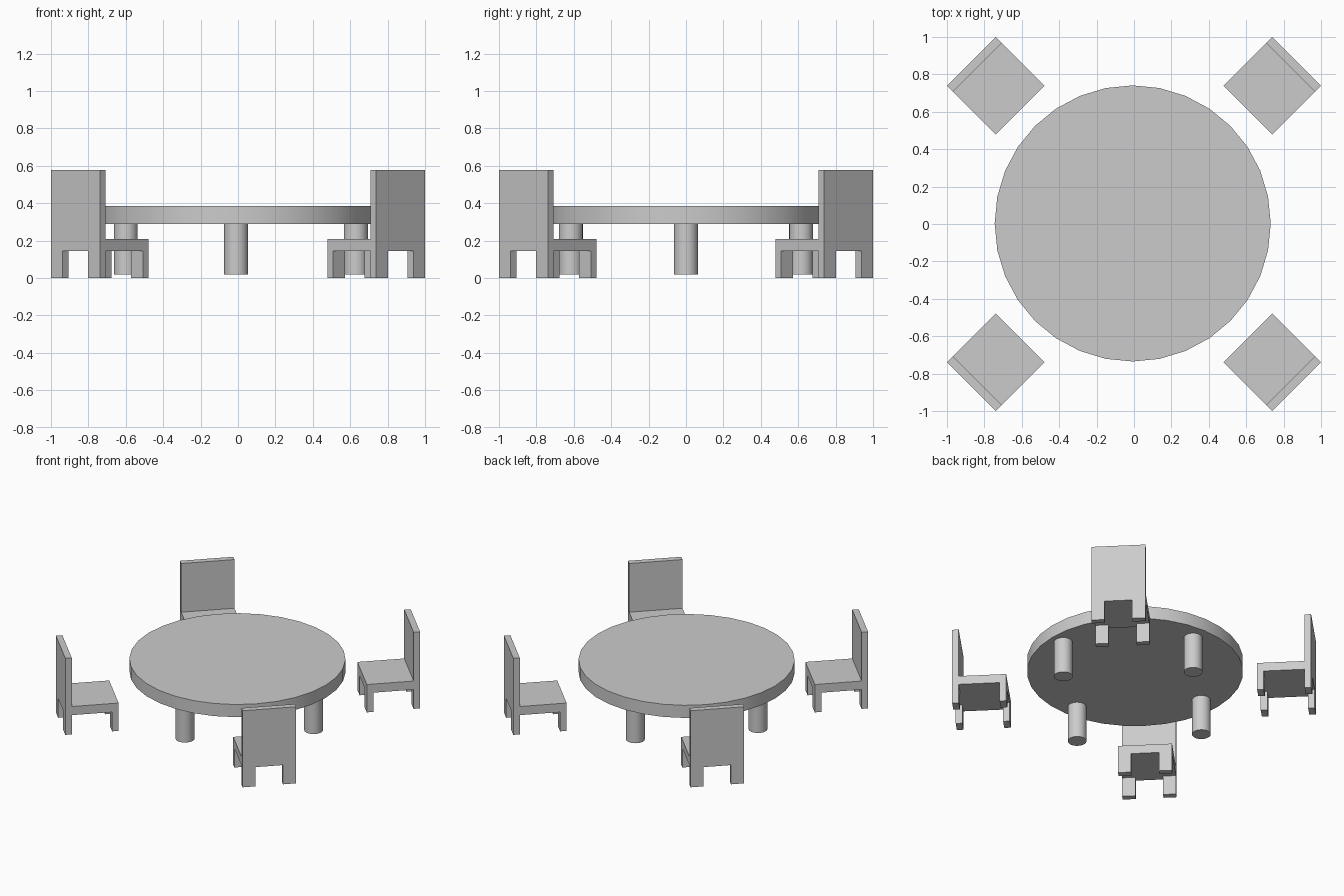
import bpy, bmesh, math
from mathutils import Matrix, Vector

cube = bpy.data.objects.get("Cube")
if cube:
    bpy.data.objects.remove(cube, do_unlink=True)

grey = bpy.data.materials.new("plain grey")
grey.use_nodes = True
colour = (0.6, 0.6, 0.6, 1)
grey.diffuse_color = colour
grey.node_tree.nodes["Principled BSDF"].inputs["Base Color"].default_value = colour


def finish(bm, name):
    bmesh.ops.recalc_face_normals(bm, faces=bm.faces)
    mesh = bpy.data.meshes.new(name)
    bm.to_mesh(mesh)
    bm.free()
    mesh.materials.append(grey)
    obj = bpy.data.objects.new(name, mesh)
    bpy.context.collection.objects.link(obj)
    return obj


def cylinder(name, x, y, radius, bottom, top):
    bpy.ops.mesh.primitive_cylinder_add(vertices=32, radius=radius, depth=top - bottom,
                                        location=(x, y, (bottom + top) / 2))
    obj = bpy.context.object
    obj.name = name
    obj.data.materials.append(grey)
    bpy.ops.object.shade_smooth_by_angle(angle=math.radians(40))


# Round table with four legs
cylinder("table_top", -0.007, 0.003, 0.738, 0.29, 0.385)
for side, x, y in (("left", 0.63, 0), ("right", -0.6, 0),
                   ("front", -0.01, -0.616), ("back", -0.01, 0.616)):
    cylinder("table_leg_" + side, x, y, 0.064, 0.02, 0.292)

# Chair dimensions
HALF = 0.185
THICK = 0.045
LEG_WIDTH = 0.09
SEAT_LOW, SEAT_TOP, BACK_TOP = 0.145, 0.21, 0.577


def chair(name, angle):
    bm = bmesh.new()
    # L-shaped seat and backrest, swept across the width; +x is the back
    profile = ((-HALF, SEAT_LOW), (HALF, SEAT_LOW), (HALF, BACK_TOP),
               (HALF - THICK, BACK_TOP), (HALF - THICK, SEAT_TOP), (-HALF, SEAT_TOP))
    face = bm.faces.new([bm.verts.new((x, -HALF, z)) for x, z in profile])
    swept = bmesh.ops.extrude_face_region(bm, geom=[face])
    verts = [v for v in swept["geom"] if isinstance(v, bmesh.types.BMVert)]
    bmesh.ops.translate(bm, verts=verts, vec=(0, 2 * HALF, 0))
    # Four flat legs flush with the corners
    for sx in (-1, 1):
        for sy in (-1, 1):
            centre = Vector((sx * (HALF - THICK / 2), sy * (HALF - LEG_WIDTH / 2), SEAT_LOW / 2))
            size = Matrix.Diagonal((THICK, LEG_WIDTH, SEAT_LOW, 1))
            bmesh.ops.create_cube(bm, size=1, matrix=Matrix.Translation(centre) @ size)
    obj = finish(bm, name)
    distance = 0.739 * math.sqrt(2)
    obj.location = (distance * math.cos(angle), distance * math.sin(angle), 0)
    obj.rotation_euler.z = angle


# Chairs on the diagonals, facing the table
for i, place in enumerate(("back_left", "back_right", "front_right", "front_left")):
    chair("chair_" + place, math.radians(45 + 90 * i))
